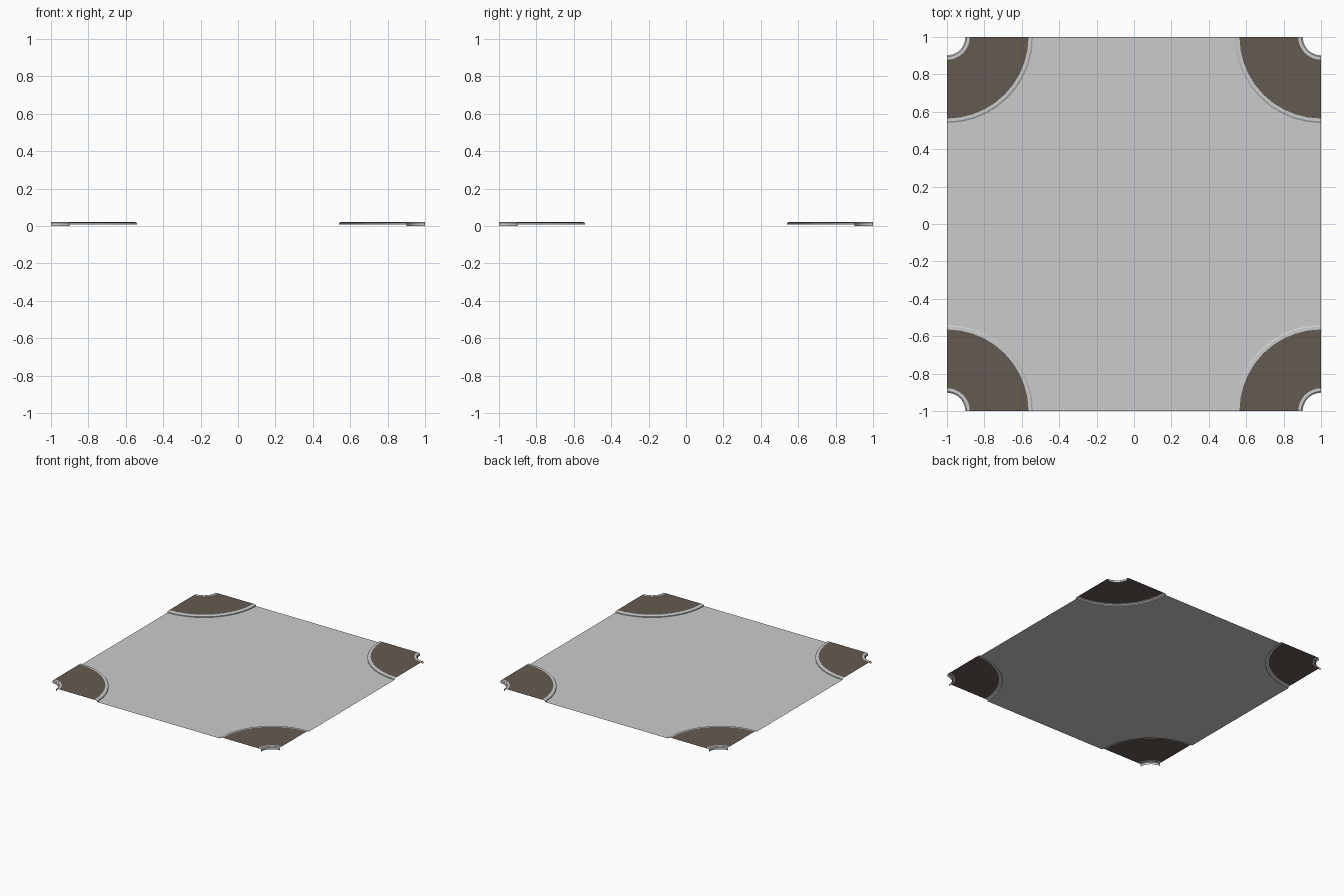
import bpy, bmesh, math

if "Cube" in bpy.data.objects:
    bpy.data.objects.remove(bpy.data.objects["Cube"])

SEGS = 10       # facets per quarter arc
Z_FLOOR = 0.009
Z_TOP = 0.021
R_OUT = 0.46


def material(name, rgb):
    m = bpy.data.materials.new(name)
    m.diffuse_color = (*rgb, 1)
    m.use_nodes = True
    m.node_tree.nodes["Principled BSDF"].inputs["Base Color"].default_value = m.diffuse_color
    return m


concrete = material("pale grey concrete", (0.60, 0.60, 0.60))
soil = material("brown soil", (0.125, 0.105, 0.085))


def arc(sx, sy, r):
    """Quarter arc round a tile corner, counter-clockwise about that corner."""
    start = math.atan2(-sy, -sx) - math.pi / 4
    return [(sx + r * math.cos(start + i * math.pi / 2 / SEGS),
             sy + r * math.sin(start + i * math.pi / 2 / SEGS))
            for i in range(SEGS + 1)]


def finish(bm, name, mats):
    me = bpy.data.meshes.new(name)
    bm.to_mesh(me)
    bm.free()
    for m in mats:
        me.materials.append(m)
    ob = bpy.data.objects.new(name, me)
    bpy.context.collection.objects.link(ob)
    return ob


CORNERS = [(-1, -1, "front_left"), (1, -1, "front_right"),
           (1, 1, "back_right"), (-1, 1, "back_left")]

# Flat floor with the four round corners cut out
bm = bmesh.new()
outline = []
for sx, sy, _ in CORNERS:
    outline += reversed(arc(sx, sy, R_OUT))
bm.faces.new([bm.verts.new((x, y, Z_FLOOR)) for x, y in outline])
bmesh.ops.triangulate(bm, faces=bm.faces[:])
finish(bm, "floor", [concrete])

# Raised corner beds: kerb, soil, inner kerb and wall down into the hole
PROFILE = [(R_OUT, Z_FLOOR), (R_OUT, 0.016), (0.452, Z_TOP), (0.436, Z_TOP),
           (0.122, Z_TOP), (0.105, Z_TOP), (0.098, 0.016), (0.098, 0)]
SOIL_BAND = 3

for sx, sy, label in CORNERS:
    bm = bmesh.new()
    rings = [[bm.verts.new((x, y, z)) for x, y in arc(sx, sy, r)]
             for r, z in PROFILE]
    for k, (a, b) in enumerate(zip(rings, rings[1:])):
        for i in range(SEGS):
            f = bm.faces.new((a[i], a[i + 1], b[i + 1], b[i]))
            f.material_index = int(k == SOIL_BAND)
    finish(bm, "corner_bed_" + label, [concrete, soil])
